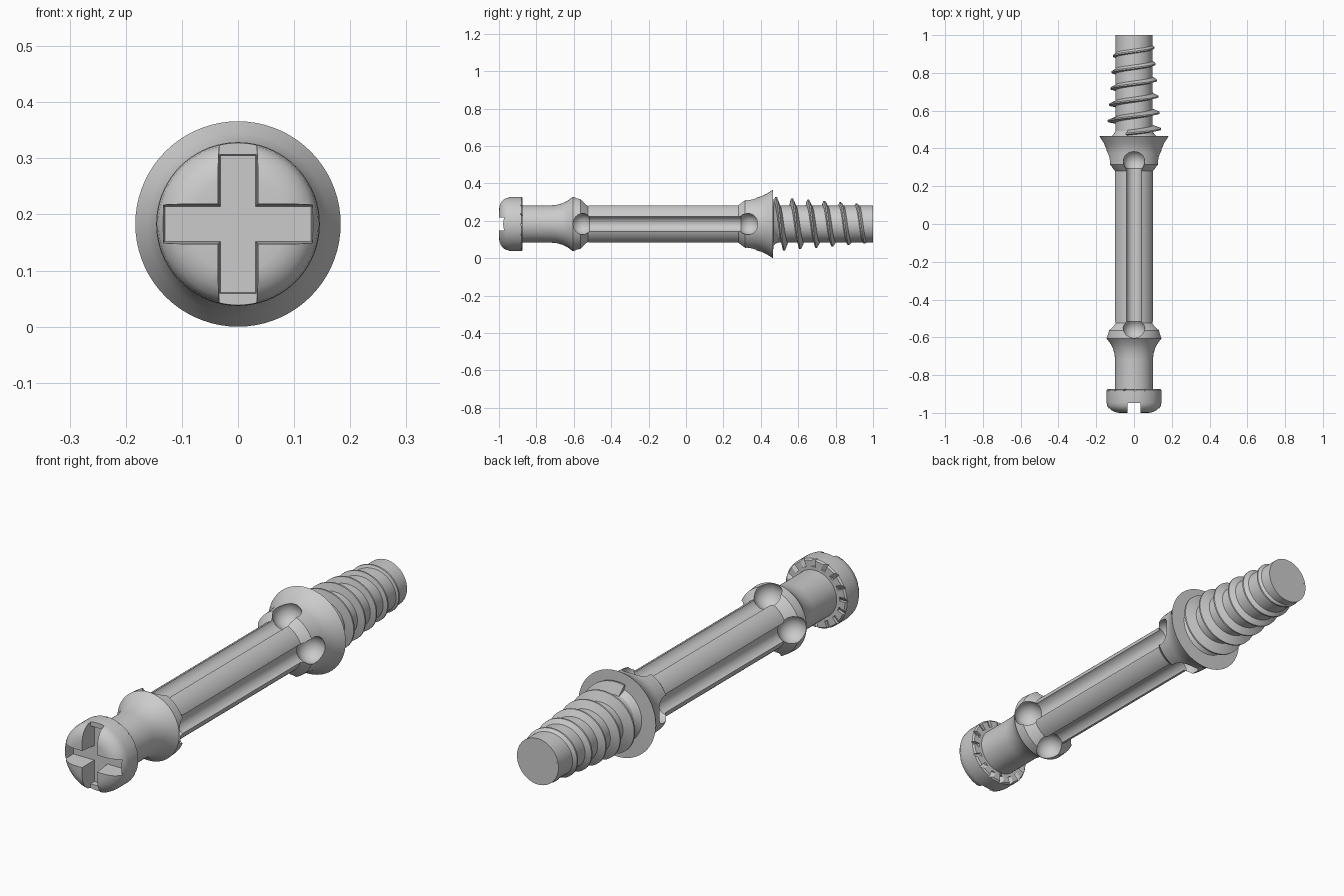
import bpy, bmesh, math
from math import sin, cos, pi, sqrt

if "Cube" in bpy.data.objects:
    bpy.data.objects.remove(bpy.data.objects["Cube"])

CZ = 0.183  # height of the long axis


def make(name, bm):
    bmesh.ops.recalc_face_normals(bm, faces=bm.faces)
    me = bpy.data.meshes.new(name)
    bm.to_mesh(me)
    bm.free()
    ob = bpy.data.objects.new(name, me)
    bpy.context.collection.objects.link(ob)
    return ob


def lathe(name, prof, cx=0.0, cz=0.0, seg=64):
    """Revolve (y, radius) points around a line parallel to y, ends capped."""
    bm = bmesh.new()
    rings = [[bm.verts.new((cx + r * sin(2 * pi * i / seg), y, CZ + cz + r * cos(2 * pi * i / seg)))
              for i in range(seg)] for y, r in prof]
    for a, b in zip(rings, rings[1:]):
        for i in range(seg):
            j = (i + 1) % seg
            bm.faces.new((a[i], a[j], b[j], b[i]))
    bm.faces.new(rings[0])
    bm.faces.new(rings[-1])
    return make(name, bm)


def cut(ob, cutter):
    cutter.hide_render = True
    m = ob.modifiers.new("cut", 'BOOLEAN')
    m.operation = 'DIFFERENCE'
    m.solver = 'EXACT'
    m.object = cutter
    bpy.context.view_layer.objects.active = ob
    bpy.ops.object.modifier_apply(modifier=m.name)
    bpy.data.objects.remove(cutter)


def slot(hx, hz, y1, taper):
    """Tapered box open to the front, floor at y1."""
    bm = bmesh.new()
    bmesh.ops.create_cube(bm, size=2)
    for v in bm.verts:
        front = v.co.y < 0
        t = taper if front else 0
        v.co = (v.co.x * (hx + t), -1.02 if front else y1, CZ + v.co.z * (hz + t))
    return make("slot_cutter", bm)


def smooth(ob):
    bpy.ops.object.select_all(action='DESELECT')
    ob.select_set(True)
    bpy.context.view_layer.objects.active = ob
    bpy.ops.object.shade_smooth_by_angle(angle=math.radians(28))


# Whole turned body: head, neck, collar, shaft, flange and threaded core
body = lathe("bolt_body", [
    (-1.0, 0.085), (-0.997, 0.102), (-0.99, 0.118), (-0.978, 0.133), (-0.963, 0.142), (-0.945, 0.145),
    (-0.88, 0.145), (-0.873, 0.139), (-0.873, 0.1),
    (-0.72, 0.1), (-0.69, 0.103), (-0.66, 0.111), (-0.635, 0.123), (-0.615, 0.138), (-0.605, 0.146),
    (-0.563, 0.143), (-0.525, 0.107),
    (0.28, 0.107), (0.315, 0.138), (0.375, 0.142), (0.40, 0.147), (0.43, 0.161), (0.465, 0.183),
    (0.467, 0.118), (0.478, 0.106), (0.492, 0.098), (1.0, 0.098)], seg=72)

# Four long grooves with ball-shaped ends
R, G, YA, YB = 0.058, 0.042, -0.555, 0.333
n = 10
t_end = pi - math.asin(G / R)
arc = [(-R * cos(t), R * sin(t)) for t in
       [0.03 + (t_end - 0.03) * i / n for i in range(n + 1)]]
prof = [(YA + y, r) for y, r in arc] + [(YB - y, r) for y, r in reversed(arc)]
for k in range(4):
    a = k * pi / 2
    cut(body, lathe("groove_cutter", prof, 0.114 * sin(a), 0.114 * cos(a), 32))

# Cross recess in the head
cut(body, slot(0.130, 0.031, -0.925, 0.006))
cut(body, slot(0.031, 0.122, -0.925, 0.006))
cut(body, slot(0.033, 0.16, -0.948, 0.002))

# Sawtooth notches on the back of the head
bm = bmesh.new()
for k in range(16):
    a = 2 * pi * k / 16
    u, w = (sin(a), cos(a)), (cos(a), -sin(a))
    tri = [(0, -0.886), (0, -0.862), (0.036, -0.862)]
    ends = [[bm.verts.new((r * u[0] + t * w[0], y, CZ + r * u[1] + t * w[1])) for t, y in tri]
            for r in (0.113, 0.17)]
    bm.faces.new(ends[0])
    bm.faces.new(ends[1])
    for i in range(3):
        j = (i + 1) % 3
        bm.faces.new((ends[0][i], ends[0][j], ends[1][j], ends[1][i]))
cut(body, make("teeth_cutter", bm))
smooth(body)

# Tapering screw thread
bm = bmesh.new()
PITCH, STEPS = 0.086, 48
rows = []
for i in range(int(5.85 * STEPS) + 1):
    turn = i / STEPS - 0.05
    a, y = 2 * pi * turn, 0.482 + PITCH * turn
    crest = 0.145 - 0.082 * (y - 0.48)
    crest = max(0.097, crest - max(0, y - 0.95) * 0.3)
    row = []
    for dy, r in ((-0.012, 0.09), (-0.004, crest), (0.003, crest), (0.022, 0.09)):
        row.append(bm.verts.new((r * sin(a), y + dy, CZ + r * cos(a))))
    rows.append(row)
for p, q in zip(rows, rows[1:]):
    for i in range(4):
        j = (i + 1) % 4
        bm.faces.new((p[i], p[j], q[j], q[i]))
bm.faces.new(rows[0])
bm.faces.new(rows[-1])
smooth(make("screw_thread", bm))
